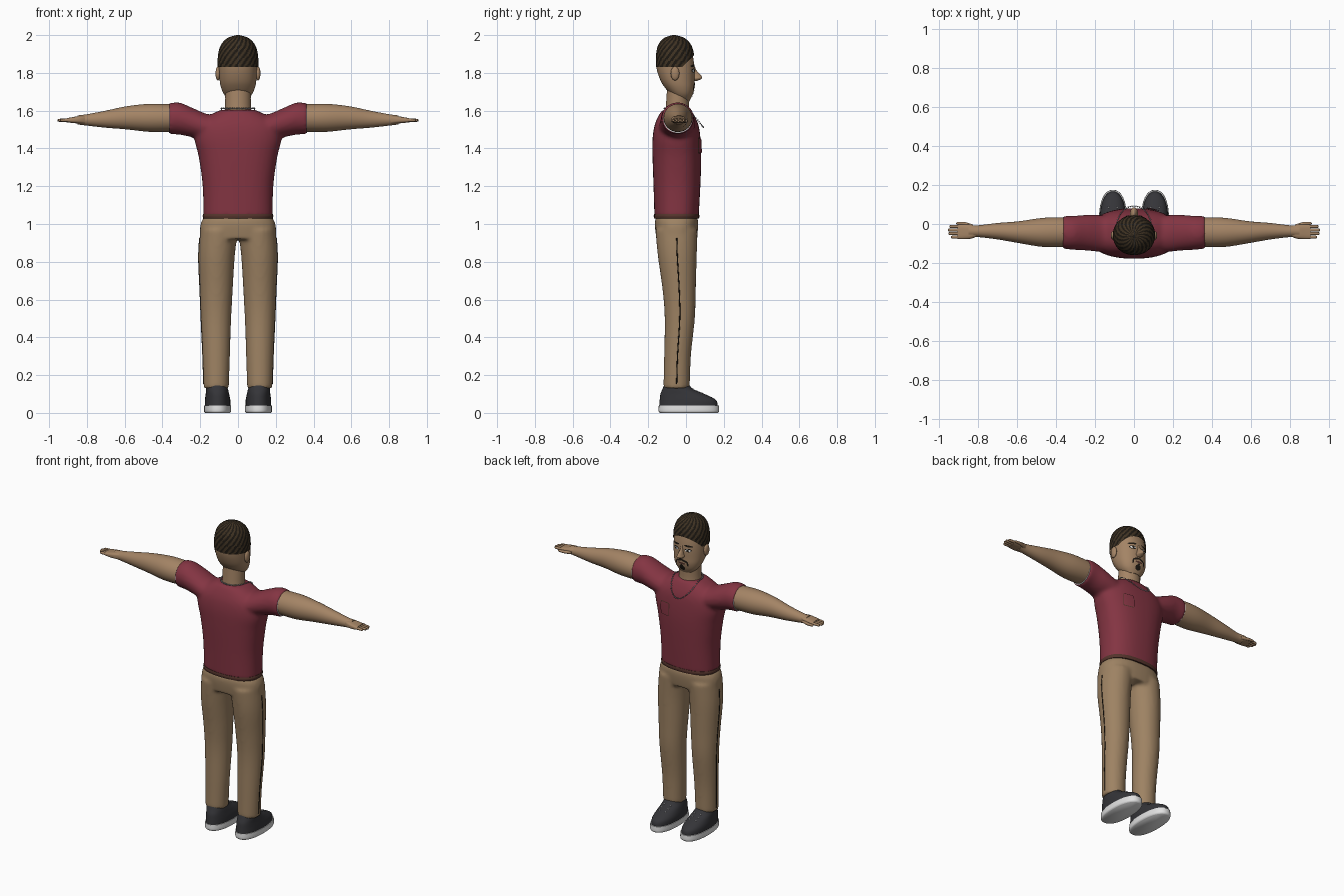
import bpy, bmesh, math
from math import sin, cos, pi
from mathutils import Vector, Matrix
from mathutils.bvhtree import BVHTree

cube = bpy.data.objects.get("Cube")
if cube:
    bpy.data.objects.remove(cube)


def material(name, r, g, b):
    m = bpy.data.materials.new(name)
    m.use_nodes = True
    m.diffuse_color = (r, g, b, 1)
    m.node_tree.nodes["Principled BSDF"].inputs["Base Color"].default_value = (r, g, b, 1)
    return m


SKIN = material("skin", .37, .23, .13)
TAN = material("tan trousers", .34, .225, .125)
RED = material("maroon shirt", .23, .035, .055)
DARK = material("black hair", .012, .009, .006)
WAVE = material("brown hair", .05, .032, .016)
SHOE = material("charcoal shoe", .035, .035, .04)
WHITE = material("white", .75, .75, .75)
BROWN = material("dark brown", .09, .035, .025)
SILVER = material("silver", .42, .44, .45)


def smooth_rings(rings, sub):
    """Catmull-Rom interpolation between cross-sections."""
    out = []
    for i in range(len(rings) - 1):
        p = [rings[max(0, min(len(rings) - 1, i + k))] for k in (-1, 0, 1, 2)]
        for s in range(sub):
            t = s / sub
            out.append([b + .5 * t * (c - a + t * (2*a - 5*b + 4*c - d + t * (3*(b - c) + d - a)))
                        for a, b, c, d in zip(*p)])
    return out + [rings[-1]]


def loft(bm, axis, rings, m=1, sides=40, sub=5, power=2.0):
    """Rings are (position, centre a, centre b, radius a, radius b); m mirrors x."""
    place = {"x": lambda t, a, b: (m*t, a, b), "z": lambda t, a, b: (m*a, b, t)}[axis]
    loops = []
    for t, ca, cb, ra, rb in smooth_rings(rings, sub):
        loop = []
        for k in range(sides):
            c, s = cos(2*pi*k/sides), sin(2*pi*k/sides)
            a = ca + ra * math.copysign(abs(c) ** (2/power), c)
            b = cb + rb * math.copysign(abs(s) ** (2/power), s)
            loop.append(bm.verts.new(place(t, a, b)))
        loops.append(loop)
    for lo, hi in zip(loops, loops[1:]):
        for k in range(sides):
            n = (k + 1) % sides
            bm.faces.new((lo[k], lo[n], hi[n], hi[k]))
    bm.faces.new(loops[0][::-1])
    bm.faces.new(loops[-1])


def ball(bm, centre, radii, sub=3):
    bmesh.ops.create_icosphere(bm, subdivisions=sub, radius=1,
                               matrix=Matrix.Translation(centre) @ Matrix.Diagonal((*radii, 1)))


def finish(bm, name, *mats, fuse=0):
    bmesh.ops.recalc_face_normals(bm, faces=bm.faces[:])
    me = bpy.data.meshes.new(name)
    bm.to_mesh(me)
    bm.free()
    for m in mats:
        me.materials.append(m)
    me.shade_smooth()
    me.set_sharp_from_angle(angle=math.radians(50))
    ob = bpy.data.objects.new(name, me)
    bpy.context.collection.objects.link(ob)
    if fuse:
        r = ob.modifiers.new("fuse", "REMESH")
        r.mode, r.voxel_size, r.use_smooth_shade = "VOXEL", fuse, True
        s = ob.modifiers.new("soften", "SMOOTH")
        s.factor, s.iterations = .5, 5
    return ob


def part(name, mat, axis, rings, **kw):
    bm = bmesh.new()
    loft(bm, axis, rings, **kw)
    return finish(bm, name, mat)


def surface(ob):
    bpy.context.view_layer.update()
    return BVHTree.FromObject(ob, bpy.context.evaluated_depsgraph_get())


def patch(name, mat, tree, x, z, rx, rz, tilt=0, power=2.0, lift=.002):
    """Thin painted patch projected on the +y side of a surface."""
    bm = bmesh.new()
    rows, sides = [], 24
    for f in (.05, .4, .7, 1):
        row = []
        for k in range(sides):
            c, s = cos(2*pi*k/sides), sin(2*pi*k/sides)
            u = f * rx * math.copysign(abs(c) ** (2/power), c)
            v = f * rz * math.copysign(abs(s) ** (2/power), s)
            px, pz = x + u*cos(tilt) - v*sin(tilt), z + u*sin(tilt) + v*cos(tilt)
            hit = tree.ray_cast(Vector((px, 1, pz)), Vector((0, -1, 0)))[0]
            row.append(bm.verts.new((px, (hit.y if hit else 0) + lift, pz)))
        rows.append(row)
    bm.faces.new(rows[0][::-1])
    for a, b in zip(rows, rows[1:]):
        for k in range(sides):
            n = (k + 1) % sides
            bm.faces.new((a[n], a[k], b[k], b[n]))
    finish(bm, name, mat)


# Shirt: body and both sleeves fused into one skin
bm = bmesh.new()
loft(bm, "z", [(1.035, 0, -.05, .183, .117), (1.2, 0, -.048, .187, .124), (1.35, 0, -.048, .207, .129),
               (1.45, 0, -.05, .23, .127), (1.52, 0, -.05, .22, .117), (1.57, 0, -.05, .16, .097),
               (1.605, 0, -.05, .09, .075)], power=2.4)
for m in (1, -1):
    loft(bm, "x", [(.05, -.05, 1.52, .09, .07), (.15, -.05, 1.51, .095, .07), (.235, -.045, 1.535, .092, .077),
                   (.31, -.045, 1.558, .087, .085), (.365, -.043, 1.557, .085, .082)], m=m)
shirt = finish(bm, "shirt", RED, fuse=.011)
part("belt", BROWN, "z", [(1.03, 0, -.05, .184, .119), (1.042, 0, -.05, .187, .121), (1.053, 0, -.05, .184, .119)],
     power=2.4)

# Trousers: hips and legs fused
LEG = [(.13, .115, -.05, .067, .07), (.3, .115, -.045, .072, .071), (.5, .116, -.033, .08, .08),
       (.65, .115, -.036, .087, .088), (.83, .113, -.046, .096, .103), (.97, .1, -.05, .1, .112)]
bm = bmesh.new()
loft(bm, "z", [(.92, 0, -.05, .2, .106), (.97, 0, -.05, .202, .113), (1.01, 0, -.05, .195, .115),
               (1.038, 0, -.05, .178, .11)], power=2.4)
for m in (1, -1):
    loft(bm, "z", LEG, m=m)
finish(bm, "trousers", TAN, fuse=.011)

# Head, neck, nose
part("neck", SKIN, "z", [(1.55, 0, -.045, .075, .07), (1.62, 0, -.045, .068, .062), (1.72, 0, -.04, .068, .06)])
head = part("head", SKIN, "z", [
    (1.655, 0, -.015, .045, .035), (1.685, 0, -.022, .073, .057), (1.72, 0, -.033, .089, .077),
    (1.76, 0, -.045, .097, .09), (1.82, 0, -.055, .101, .1), (1.88, 0, -.06, .1, .098),
    (1.94, 0, -.06, .084, .082), (1.98, 0, -.06, .045, .045)], power=2.2)
part("nose", SKIN, "z", [(1.757, 0, .042, .012, .015), (1.77, 0, .048, .021, .036), (1.785, 0, .045, .016, .036),
                         (1.81, 0, .038, .01, .02), (1.835, 0, .036, .008, .01)], sides=20)

# Hair cap trimmed at the hairline, with swirling two-tone waves
bm = bmesh.new()
loft(bm, "z", [(1.78, 0, -.057, .105, .1), (1.84, 0, -.057, .108, .102), (1.9, 0, -.058, .105, .1),
               (1.95, 0, -.06, .089, .086), (1.985, 0, -.062, .055, .053), (2, 0, -.064, .008, .008)],
     sides=120, sub=8, power=2.1)
for normal in ((0, 0, -1), (0, .7, -.7)):
    bmesh.ops.bisect_plane(bm, geom=bm.verts[:] + bm.edges[:] + bm.faces[:], plane_co=(0, -.02, 1.83),
                           plane_no=normal, clear_outer=True)
for f in bm.faces:
    c = f.calc_center_median()
    f.material_index = math.floor(math.atan2(c.x, c.y + .06) / pi * 20 + c.z * 50) % 2
finish(bm, "hair", DARK, WAVE)

# Face markings
face = surface(head)
patch("goatee", DARK, face, 0, 1.69, .02, .017)
patch("mouth", BROWN, face, 0, 1.722, .026, .006)
patch("lower_lip_beard", DARK, face, 0, 1.709, .008, .006)
for side, m in (("left", 1), ("right", -1)):
    patch(side + "_moustache", DARK, face, m*.018, 1.74, .023, .007, -m*.3)
    patch(side + "_moustache_end", DARK, face, m*.039, 1.722, .005, .016, m*.1)
    patch(side + "_eyebrow", DARK, face, m*.043, 1.838, .026, .006, -m*.12)
    patch(side + "_eye_rim", DARK, face, m*.042, 1.812, .021, .011)
    patch(side + "_eye", WHITE, face, m*.042, 1.811, .017, .007, lift=.004)
    patch(side + "_pupil", DARK, face, m*.042, 1.811, .007, .007, lift=.006)

# Chest pocket with dark stitching
chest = surface(shirt)
patch("pocket_stitching", BROWN, chest, .1, 1.415, .036, .042, power=8, lift=.004)
patch("pocket", RED, chest, .1, 1.415, .033, .039, power=8, lift=.007)

# Beaded chain hanging over the chest
bm = bmesh.new()
for k in range(56):
    a = 2*pi*k/56
    ball(bm, (.088*sin(a), -.012 + .104*cos(a), 1.612 - .1*max(0, cos(a))**1.4), (.0045,)*3, 1)
finish(bm, "necklace", SILVER)

for side, m in (("left", 1), ("right", -1)):
    bm = bmesh.new()
    ball(bm, (m*.106, -.058, 1.797), (.013, .023, .037))
    finish(bm, side + "_ear", SKIN)

    # Arm and sleeve lining
    part(side + "_arm", SKIN, "x", [
        (.3, -.043, 1.562, .07, .07), (.365, -.042, 1.561, .076, .073), (.47, -.043, 1.562, .074, .074),
        (.59, -.042, 1.562, .056, .061), (.7, -.037, 1.555, .042, .045), (.8, -.037, 1.551, .03, .03),
        (.85, -.037, 1.551, .03, .024)], m=m)
    part(side + "_sleeve_lining", WHITE, "x", [(.35, -.043, 1.557, .078, .075), (.3655, -.043, 1.557, .078, .075)],
         m=m, sub=1)

    # Hand: palm, four fingers, thumb
    bm = bmesh.new()
    loft(bm, "x", [(.81, -.038, 1.551, .028, .022), (.84, -.04, 1.552, .036, .02),
                   (.88, -.04, 1.55, .038, .015), (.905, -.04, 1.55, .036, .011)], m=m, power=3)
    for k, tip in enumerate((.94, .952, .955, .947)):
        y = -.067 + .018*k
        loft(bm, "x", [(.88, y, 1.55, .008, .009), (tip - .01, y, 1.549, .0075, .008),
                       (tip, y, 1.549, .003, .004)], m=m, sides=12)
    loft(bm, "x", [(.825, -.015, 1.547, .012, .011), (.87, .001, 1.545, .009, .009), (.905, .003, 1.545, .007, .007),
                   (.912, .003, 1.545, .003, .003)], m=m, sides=12)
    finish(bm, side + "_hand", SKIN)

    # Shoe, sole and laces
    part(side + "_sole", WHITE, "z", [(0, .108, .015, .066, .153), (.01, .108, .015, .072, .16),
                                      (.04, .108, .015, .071, .159)], m=m, power=2.3)
    shoe = part(side + "_shoe", SHOE, "z", [
        (.038, .108, .013, .068, .155), (.07, .108, .009, .067, .148), (.1, .109, -.018, .062, .117),
        (.125, .111, -.042, .058, .083), (.15, .113, -.05, .052, .065)], m=m, power=2.2)
    top = surface(shoe)
    bm = bmesh.new()
    for y in (.035, .06, .085):
        for dx in (-.022, .022):
            hit = top.ray_cast(Vector((m*.108 + dx, y, 1)), Vector((0, 0, -1)))[0]
            if hit:
                ball(bm, hit, (.006, .004, .004), 1)
    finish(bm, side + "_laces", WHITE)

    # Outer leg seam
    cu = bpy.data.curves.new(side + "_seam", "CURVE")
    cu.dimensions, cu.bevel_depth = "3D", .003
    path = smooth_rings(LEG, 5)[1:-2]
    sp = cu.splines.new("POLY")
    sp.points.add(len(path) - 1)
    for p, (z, x, y, rx, ry) in zip(sp.points, path):
        p.co = (m*(x + rx - .001), y, z, 1)
    cu.materials.append(DARK)
    bpy.context.collection.objects.link(bpy.data.objects.new(side + "_seam", cu))
